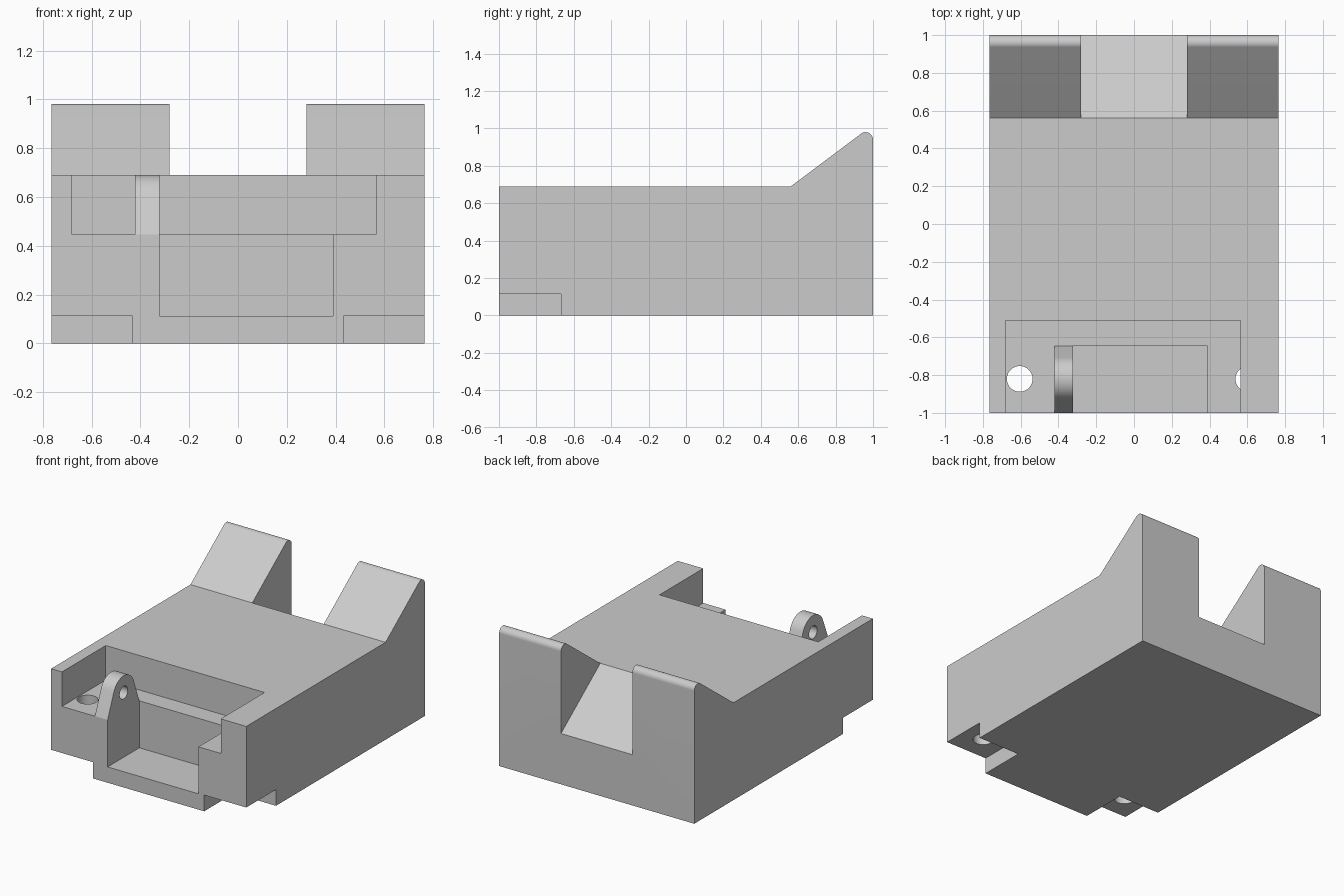
import bpy
import bmesh
from math import sin, cos, radians

if "Cube" in bpy.data.objects:
    bpy.data.objects.remove(bpy.data.objects["Cube"])

grey = bpy.data.materials.new("plain grey")
grey.use_nodes = True
colour = (0.6, 0.6, 0.6, 1)
grey.diffuse_color = colour
grey.node_tree.nodes["Principled BSDF"].inputs["Base Color"].default_value = colour


def arc(cy, cz, r, start, end, steps=24):
    """Points on an arc in the y-z plane, angles in degrees."""
    angles = [radians(start + (end - start) * i / steps) for i in range(steps + 1)]
    return [(cy + r * cos(a), cz + r * sin(a)) for a in angles]


def prism(name, outline, low, high, axis="x"):
    """Extrude a flat outline along x (y-z points) or z (x-y points)."""
    bm = bmesh.new()
    place = (lambda p, d: (d, *p)) if axis == "x" else (lambda p, d: (*p, d))
    face = bm.faces.new([bm.verts.new(place(p, low)) for p in outline])
    top = bmesh.ops.extrude_face_region(bm, geom=[face])["geom"]
    shift = (high - low, 0, 0) if axis == "x" else (0, 0, high - low)
    bmesh.ops.translate(bm, vec=shift, verts=[v for v in top if isinstance(v, bmesh.types.BMVert)])
    bmesh.ops.recalc_face_normals(bm, faces=bm.faces)
    mesh = bpy.data.meshes.new(name)
    bm.to_mesh(mesh)
    bm.free()
    mesh.materials.append(grey)
    obj = bpy.data.objects.new(name, mesh)
    bpy.context.collection.objects.link(obj)
    return obj


def box(name, x, y, z):
    return prism(name, [(y[0], z[0]), (y[1], z[0]), (y[1], z[1]), (y[0], z[1])], *x)


def combine(target, tool, operation="DIFFERENCE"):
    """Apply a boolean and discard the tool."""
    mod = target.modifiers.new(operation.title(), "BOOLEAN")
    mod.operation, mod.solver, mod.object = operation, "EXACT", tool
    bpy.context.view_layer.objects.active = target
    bpy.ops.object.modifier_apply(modifier=mod.name)
    bpy.data.objects.remove(tool)


HALF, DECK, STEP, FLOOR = 0.765, 0.69, 0.445, 0.112
FRONT = -1.2  # cutters run past the front face
HOLE_Y = -0.82

# Body with the rounded ramp along the back
side = [(-1, 0), (1, 0)] + arc(0.96, 0.94, 0.04, 0, 126.9) + [(0.56, DECK), (-1, DECK)]
body = prism("body", side, -HALF, HALF)

# Sloping gap between the two ramps
gap = [(0.56, DECK), (1.2, DECK - 0.64 * 0.75), (1.2, 1.2), (0.56, 1.2)]
combine(body, prism("ramp_gap", gap, -0.28, 0.28))

# Stepped pocket in the front
combine(body, box("upper_pocket", (-0.68, 0.565), (FRONT, -0.51), (STEP, 1)))
combine(body, box("lower_pocket", (-0.322, 0.39), (FRONT, -0.645), (FLOOR, 0.6)))

# Corner reliefs underneath and the upright screw holes
for s in (-1, 1):
    relief = sorted((s * 0.435, s * 0.9))
    combine(body, box("corner_relief", relief, (FRONT, -0.667), (-0.2, 0.115)))
    circle = arc(s * 0.605, HOLE_Y, 0.068, 0, 352.5, 47)
    combine(body, prism("screw_hole", circle, -0.1, STEP + 0.001, "z"))

# Hinge lug with its cross hole
lug_side = [(-1, 0.3), (-0.645, 0.3), (-0.645, STEP)]
lug_side += arc(HOLE_Y, 0.57, 0.12, 20, 158) + [(-1, STEP)]
lug = prism("hinge_lug", lug_side, -0.422, -0.322)
combine(lug, prism("pin_hole", arc(HOLE_Y, 0.57, 0.045, 0, 352.5, 47), -0.5, -0.2))
combine(body, lug, "UNION")

# Smooth the rounded surfaces only
bpy.ops.object.select_all(action="DESELECT")
body.select_set(True)
bpy.context.view_layer.objects.active = body
bpy.ops.object.shade_smooth_by_angle(angle=radians(15))
